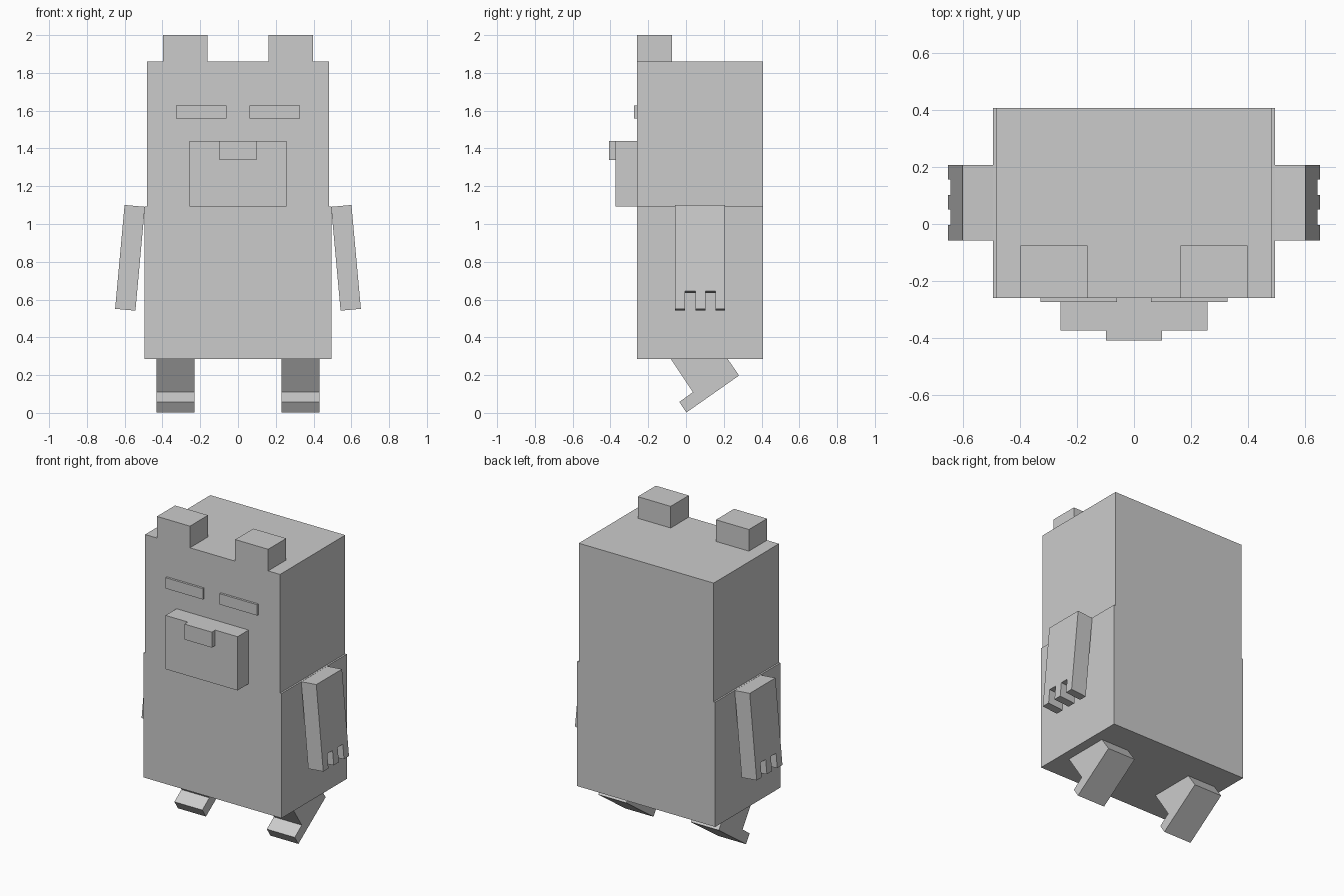
import bpy
import bmesh
import math
from mathutils import Matrix, Vector

# Remove the default cube
old = bpy.data.objects.get("Cube")
if old:
    bpy.data.objects.remove(old, do_unlink=True)

# One flat colour
GREY = (0.6, 0.6, 0.6, 1.0)
mat = bpy.data.materials.new("plain_grey")
mat.use_nodes = True
mat.diffuse_color = GREY
mat.node_tree.nodes["Principled BSDF"].inputs["Base Color"].default_value = GREY


def extrude(name, outline, x0, x1, matrix=None, mirror=False):
    """Extrude a (y, z) outline from x0 to x1, optionally mirrored to -x."""
    bm = bmesh.new()
    face = bm.faces.new([bm.verts.new((x0, y, z)) for y, z in outline])
    result = bmesh.ops.extrude_face_region(bm, geom=[face], use_keep_orig=True)
    moved = [v for v in result["geom"] if isinstance(v, bmesh.types.BMVert)]
    bmesh.ops.translate(bm, verts=moved, vec=Vector((x1 - x0, 0, 0)))
    if matrix:
        bmesh.ops.transform(bm, matrix=matrix, verts=bm.verts)
    bmesh.ops.recalc_face_normals(bm, faces=bm.faces)
    mesh = bpy.data.meshes.new(name)
    bm.to_mesh(mesh)
    bm.free()
    mesh.materials.append(mat)
    obj = bpy.data.objects.new(name, mesh)
    bpy.context.collection.objects.link(obj)
    if mirror:
        obj.modifiers.new("mirror", "MIRROR").use_mirror_merge = False
    return obj


def box(name, x, y, z, mirror=False):
    """Box spanning the given (low, high) ranges."""
    outline = [(y[0], z[0]), (y[1], z[0]), (y[1], z[1]), (y[0], z[1])]
    return extrude(name, outline, x[0], x[1], mirror=mirror)


FRONT, BACK = -0.26, 0.407
HIP, NECK, CROWN = 0.285, 1.092, 1.86

# Torso and head
box("torso", (-0.494, 0.494), (FRONT, BACK), (HIP, NECK))
box("head", (-0.483, 0.483), (FRONT, BACK), (NECK, CROWN))

# Face
box("muzzle", (-0.258, 0.258), (-0.373, FRONT), (NECK, 1.44))
box("nose", (-0.098, 0.098), (-0.408, -0.373), (1.34, 1.44))
box("eyes", (0.06, 0.328), (-0.274, FRONT), (1.558, 1.628), mirror=True)

# Ears
box("ears", (0.162, 0.398), (FRONT, -0.075), (CROWN, 2.0), mirror=True)

# Arms: a slab with three square fingers, tilted outwards
LENGTH, KNUCKLE = -0.552, -0.458
fingers = [(-0.057, -0.004), (0.05, 0.102), (0.155, 0.206)]
outline = [(fingers[-1][1], 0), (fingers[0][0], 0)]
for i, (near, far) in enumerate(fingers):
    if i > 0:
        outline.append((near, KNUCKLE))
    outline += [(near, LENGTH), (far, LENGTH)]
    if i < len(fingers) - 1:
        outline.append((far, KNUCKLE))
tilt = Matrix.Translation((0.493, 0, 1.091)) @ Matrix.Rotation(math.radians(-5.2), 4, "Y")
extrude("arms", outline, 0, 0.108, tilt, mirror=True)

# Legs: slanted shins with short toes
leg = [(-0.1, 0.315), (0.037, 0.11), (-0.035, 0.058), (0.002, 0.002),
       (0.281, 0.198), (0.2, 0.315)]
extrude("legs", leg, 0.231, 0.431, mirror=True)
